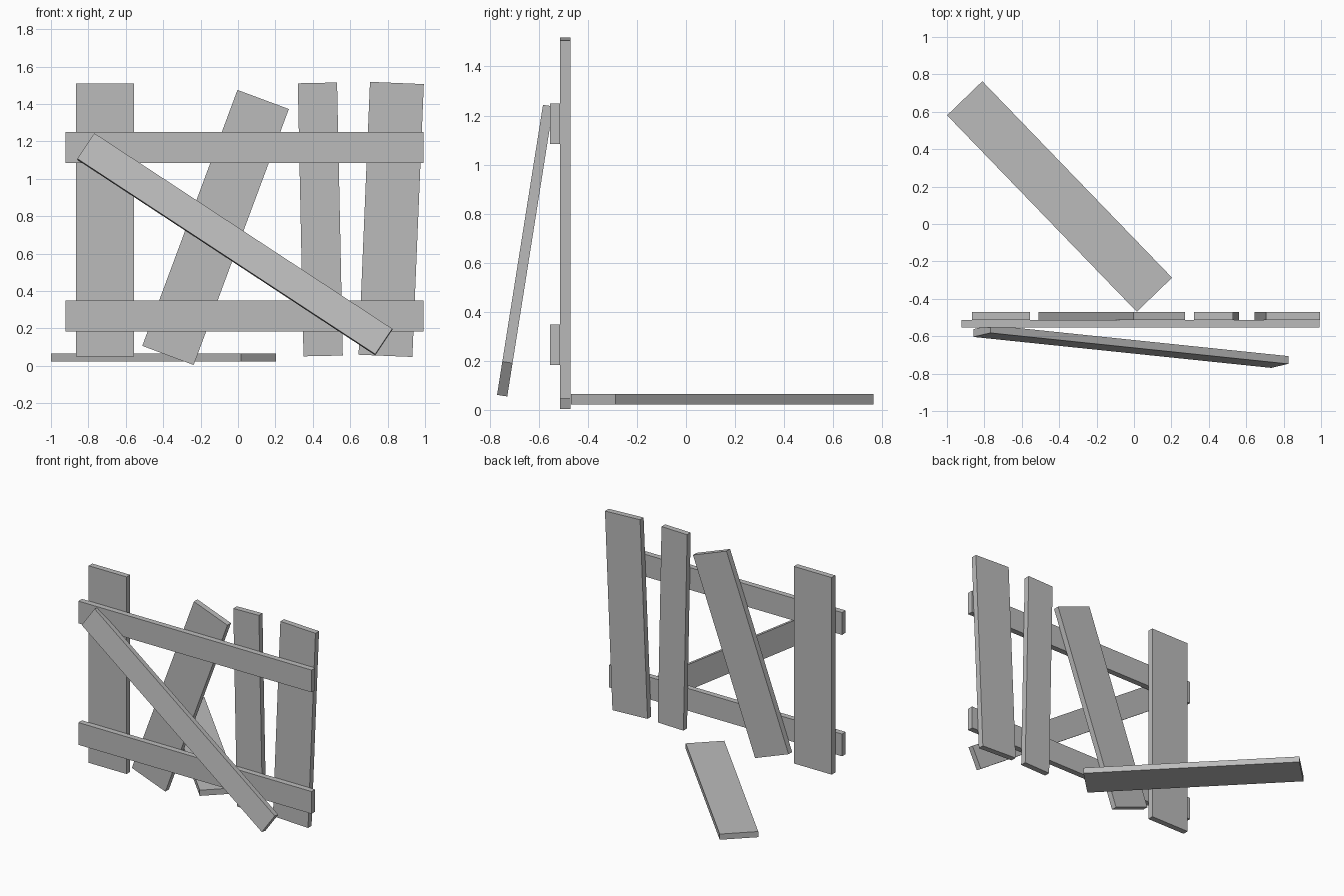
import bpy
import bmesh
from math import radians
from mathutils import Matrix

cube = bpy.data.objects.get("Cube")
if cube:
    bpy.data.objects.remove(cube, do_unlink=True)

# Plain grey wood
GREY = (0.5, 0.5, 0.5, 1.0)
wood = bpy.data.materials.new("grey_wood")
wood.use_nodes = True
wood.diffuse_color = GREY
bsdf = next(n for n in wood.node_tree.nodes if n.type == "BSDF_PRINCIPLED")
bsdf.inputs["Base Color"].default_value = GREY

THICK = 0.042
UPRIGHT = 1.46
RAIL = 1.912


def board(name, size, centre, lean=0, tilt=0, turn=0):
    """Box board: lean in its own plane (about y), then tilt (x), then turn (z)."""
    bm = bmesh.new()
    bmesh.ops.create_cube(bm, size=1, matrix=Matrix.Diagonal((*size, 1)))
    mesh = bpy.data.meshes.new(name)
    bm.to_mesh(mesh)
    bm.free()
    mesh.materials.append(wood)
    obj = bpy.data.objects.new(name, mesh)
    obj.matrix_world = (Matrix.Translation(centre)
                        @ Matrix.Rotation(radians(turn), 4, "Z")
                        @ Matrix.Rotation(radians(tilt), 4, "X")
                        @ Matrix.Rotation(radians(lean), 4, "Y"))
    bpy.context.scene.collection.objects.link(obj)
    return obj


# Upright pickets: name, width, centre x, centre z, lean
for name, width, x, z, lean in (
        ("straight_picket", 0.31, -0.71, 0.78, 0),
        ("fallen_picket", 0.293, -0.12, 0.74, 20.4),
        ("narrow_picket", 0.21, 0.44, 0.783, -1.2),
        ("leaning_picket", 0.288, 0.819, 0.783, 2.4)):
    board(name, (width, THICK, UPRIGHT), (x, -0.491, z), lean)

# Horizontal rails across the front
for name, z in (("lower_rail", 0.267), ("upper_rail", 1.167)):
    board(name, (RAIL, THICK, 0.165), (0.035, -0.533, z))

# Loose diagonal brace leaning against the upper rail
board("diagonal_brace", (RAIL, THICK, 0.165), (-0.017, -0.655, 0.65),
      lean=33.6, tilt=-9)

# Detached picket lying on the ground behind
board("ground_plank", (UPRIGHT, 0.262, THICK), (-0.398, 0.147, 0.045), turn=-46)
